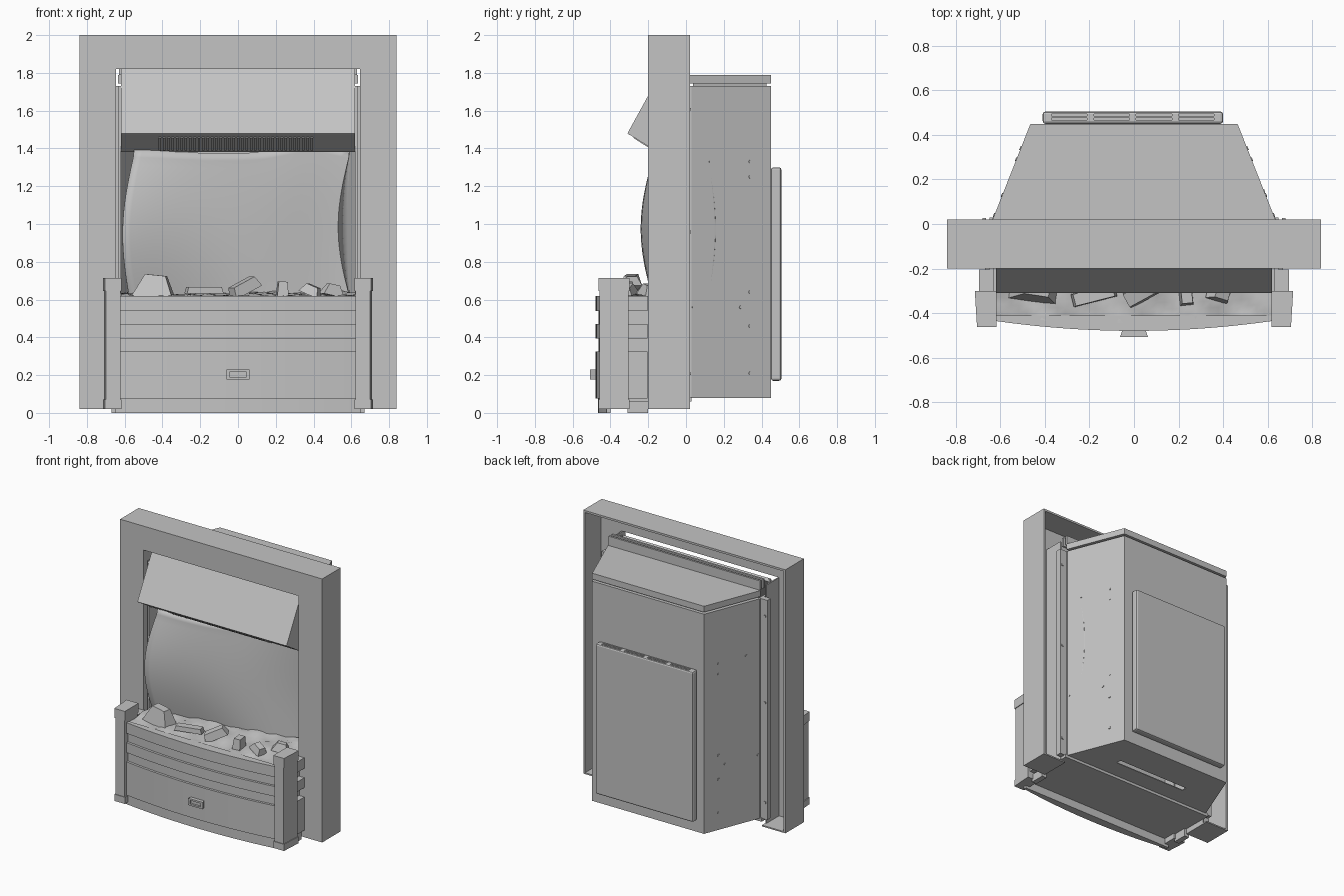
import bpy, bmesh, math, random
from mathutils import Vector, Matrix

random.seed(4)
cube = bpy.data.objects.get("Cube")
if cube:
    bpy.data.objects.remove(cube, do_unlink=True)

metal = bpy.data.materials.new("plain grey")
metal.use_nodes = True
GREY = (0.55, 0.55, 0.55, 1)
metal.diffuse_color = GREY
metal.node_tree.nodes["Principled BSDF"].inputs["Base Color"].default_value = GREY


def finish(name, bm):
    bmesh.ops.recalc_face_normals(bm, faces=bm.faces)
    mesh = bpy.data.meshes.new(name)
    bm.to_mesh(mesh)
    bm.free()
    mesh.materials.append(metal)
    ob = bpy.data.objects.new(name, mesh)
    bpy.context.collection.objects.link(ob)
    return ob


def prism(name, pts, a, b, axis="z", open_edge=None):
    """Extrude a 2D outline along x (pts are y,z), y (x,z) or z (x,y)."""
    put = {"x": lambda p, t: (t, *p), "y": lambda p, t: (p[0], t, p[1]), "z": lambda p, t: (*p, t)}[axis]
    bm = bmesh.new()
    lo = [bm.verts.new(put(p, a)) for p in pts]
    hi = [bm.verts.new(put(p, b)) for p in pts]
    bm.faces.new(lo)
    bm.faces.new(hi)
    n = len(pts)
    for i in range(n):
        if i != open_edge:
            j = (i + 1) % n
            bm.faces.new((lo[i], lo[j], hi[j], hi[i]))
    return finish(name, bm)


def box(name, x0, x1, y0, y1, z0, z1):
    return prism(name, [(x0, y0), (x1, y0), (x1, y1), (x0, y1)], z0, z1)


def smooth(ob, angle=40):
    bpy.ops.object.select_all(action="DESELECT")
    bpy.context.view_layer.objects.active = ob
    ob.select_set(True)
    bpy.ops.object.shade_smooth_by_angle(angle=math.radians(angle))


def cut(ob, cutter):
    mod = ob.modifiers.new("cut", "BOOLEAN")
    mod.object = cutter
    mod.solver = "EXACT"
    cutter.hide_render = True
    cutter.hide_viewport = True
    cutter.display_type = "WIRE"


# Surround: mitred front plates with hollow side channels
prism("surround_top", [(-.84, 2), (.84, 2), (.65, 1.82), (-.65, 1.82)], -.2, -.17, "y")
box("surround_top_wall", -.84, .84, -.17, .02, 1.985, 2)
for s, side in ((-1, "right"), (1, "left")):
    prism(side + "_surround_front", [(s * .84, 2), (s * .84, .02), (s * .645, .02), (s * .645, 1.82)], -.2, -.17, "y")
    box(side + "_surround_outer_wall", s * .825, s * .84, -.17, .02, .02, 1.985)
    box(side + "_surround_inner_wall", s * .645, s * .655, -.17, -.02, .02, 1.82)
    box(side + "_surround_foot", s * .645, s * .825, -.17, .02, .02, .03)
    box(side + "_fixing_flange", s * .63, s * .69, -.02, .02, .08, 1.73)
    for z in (.2, .95, 1.6):
        box(side + "_flange_screw", s * .665, s * .68, .02, .026, z, z + .015)

# Firebox shell, open at the front
shape = [(-.635, .02), (.635, .02), (.465, .45), (-.465, .45)]
firebox = prism("firebox", shape, .08, 1.73, open_edge=0)
shell = firebox.modifiers.new("thickness", "SOLIDIFY")
shell.thickness = .01
shell.offset = -1
slot = box("floor_slot_cutter", -.3, .3, .17, .21, .03, .12)
cut(firebox, slot)
prism("firebox_lid", shape, 1.745, 1.79)
prism("lid_spacer", [(x * .9, y * .9 + .02) for x, y in shape], 1.73, 1.745)
box("top_rail", -.63, .63, -.03, -.015, 1.79, 1.86)
box("top_rail_back", -.63, .63, .005, .02, 1.79, 1.86)
for s in (-1, 1):
    box("firebox_liner", s * .62, s * .635, -.17, .03, .08, 1.73)
    wall = Vector((s * .43, .17, 0)).normalized()
    for y, z in ((.13, 1.33), (.34, 1.33), (.34, 1.25), (.34, .64), (.34, .46), (.34, .21), (.04, .56), (.29, .56)):
        bm = bmesh.new()
        turn = wall.to_track_quat("Z", "Y").to_matrix().to_4x4()
        spot = Matrix.Translation((s * (.635 - (y - .02) * .395), y, z)) @ turn
        bmesh.ops.create_cone(bm, cap_ends=True, segments=8, radius1=.009, radius2=.009, depth=.008, matrix=spot)
        finish("side_rivet", bm)

# Rear cover with louvre slots along its top
cover = box("rear_cover", -.41, .4, .45, .505, .17, 1.3)
bevel = cover.modifiers.new("soft_edges", "BEVEL")
bevel.width = .012
bevel.segments = 2
for i in range(4):
    for y in (.468, .485):
        x = -.37 + i * .19
        cut(cover, box("louvre_cutter", x, x + .16, y, y + .009, 1.26, 1.34))

# Canopy with a slatted underside
prism("canopy", [(-.123, 1.82), (-.31, 1.48), (-.3, 1.472), (-.11, 1.8)], -.62, .62, "x")
for s in (-1, 1):
    prism("canopy_cheek", [(-.123, 1.82), (-.31, 1.48), (-.15, 1.38), (-.11, 1.38), (-.11, 1.82)], s * .608, s * .62, "x")
prism("canopy_underside", [(-.295, 1.472), (-.15, 1.38), (-.11, 1.38), (-.11, 1.4), (-.15, 1.4), (-.28, 1.48)], -.608, .608, "x")
for i in range(36):
    x = -.42 + i * .023
    prism("outlet_slat", [(-.27, 1.46), (-.27, 1.455), (-.165, 1.388), (-.165, 1.4)], x, x + .013, "x").location.y = -.008

# Warped flame screen
bm = bmesh.new()
COLS, ROWS = 28, 20
rows = []
for r in range(ROWS + 1):
    v = r / ROWS
    belly = math.sin(math.pi * min(1, v * 1.03))
    line = []
    for c in range(COLS + 1):
        u = c / COLS
        left = -.57 + .02 * v - .05 * belly
        right = .6 - .01 * v - .065 * belly
        x = left + (right - left) * u
        top = 1.375 + .05 * math.exp(-((u - .82) / .16) ** 2) + .02 * max(0, 1 - u * 3)
        y = -.17 - .07 * belly * (1 - u) + .17 * (u * u * (3 - 2 * u))
        y += .025 * math.sin(u * 7) * (1 - v)
        line.append(bm.verts.new((x, y, .58 + (top - .58) * v)))
    # the edge turns back to the firebox wall
    line.append(bm.verts.new((.585 + .01 * (1 - belly), .115 + .04 * belly, line[-1].co.z)))
    rows.append(line)
for a, b in zip(rows, rows[1:]):
    for c in range(COLS + 1):
        bm.faces.new((a[c], a[c + 1], b[c + 1], b[c]))
screen = finish("flame_screen", bm)
screen.modifiers.new("thickness", "SOLIDIFY").thickness = .006
smooth(screen)


# Bowed fret front
def bow(name, front, back, z0, z1, half=.625):
    xs = [-half + 2 * half * i / 20 for i in range(21)]
    arc = [(x, front + .045 * (x / half) ** 2) for x in xs]
    return prism(name, arc + [(half, back), (-half, back)], z0, z1)


bow("base_apron", -.465, -.4, 0, .075, .65)
bow("ash_door", -.48, -.41, .075, .325)
bow("fret_backing", -.462, -.405, .325, .6)
bow("middle_bar", -.48, -.41, .395, .47)
bow("upper_bar", -.48, -.41, .54, .62)
box("base_plate", -.65, .65, -.41, .03, .06, .085)

# Door handle
handle = prism("door_handle", [(-.062, -.507), (.062, -.507), (.05, -.47), (-.05, -.47)], .178, .23)
cut(handle, box("handle_cutter", -.045, .045, -.53, -.492, .19, .217))

# Corner posts and side rails
for s, side in ((-1, "right"), (1, "left")):
    def post(name, z0, z1, grow=0):
        g = grow
        prism(side + name, [(s * (.622 - g), -.457 - g), (s * (.7 + g), -.457 - g),
                            (s * (.71 + g), -.305 + g), (s * (.622 - g), -.305 + g)], z0, z1)
    post("_post", .07, .645)
    post("_post_cap", .645, .715, .005)
    post("_post_foot", .02, .07, .005)
    box(side + "_side_panel", s * .63, s * .65, -.31, -.2, .02, .62)
    for z0, z1 in ((.075, .325), (.395, .47), (.54, .62)):
        box(side + "_side_rail", s * .63, s * .695, -.31, -.205, z0, z1)
    box(side + "_side_base", s * .63, s * .67, -.31, -.2, 0, .06)

# Uneven ember bed
bm = bmesh.new()
bmesh.ops.create_grid(bm, x_segments=36, y_segments=14, size=1)
for vert in bm.verts:
    u, w = vert.co.x, vert.co.y
    vert.co.x = u * .62
    vert.co.y = -.215 + w * .2 - .03 * (1 - u * u) * (1 - w) / 2
    vert.co.z = .625 + .015 * w + .01 * math.sin(u * 17 + w * 3) * math.cos(w * 6 + u * 5) + random.uniform(-.003, .003)
smooth(finish("ember_bed", bm), 60)


# Coals and split logs: tapered blocks
def log(name, centre, size, turn, roll, taper):
    bm = bmesh.new()
    bmesh.ops.create_cube(bm, size=1)
    for vert in bm.verts:
        if vert.co.z > 0:
            vert.co.x *= taper
            vert.co.y *= taper
    bmesh.ops.scale(bm, vec=size, verts=bm.verts)
    bmesh.ops.rotate(bm, matrix=Matrix.Rotation(roll, 3, "Y"), verts=bm.verts)
    ob = finish(name, bm)
    ob.rotation_euler.z = turn
    ob.location = centre


log("large_coal", (-.44, -.29, .67), (.22, .12, .12), -.15, .1, .5)
log("flat_log", (-.18, -.32, .65), (.2, .06, .035), .25, 0, .9)
log("split_log", (.03, -.31, .665), (.17, .08, .06), .5, -.45, .8)
log("small_coal", (.235, -.32, .655), (.06, .09, .08), .1, .05, .8)
log("wedge_coal", (.39, -.31, .65), (.11, .08, .05), -.3, .4, .6)
log("back_coal", (.5, -.2, .65), (.12, .08, .06), .4, .2, .5)
